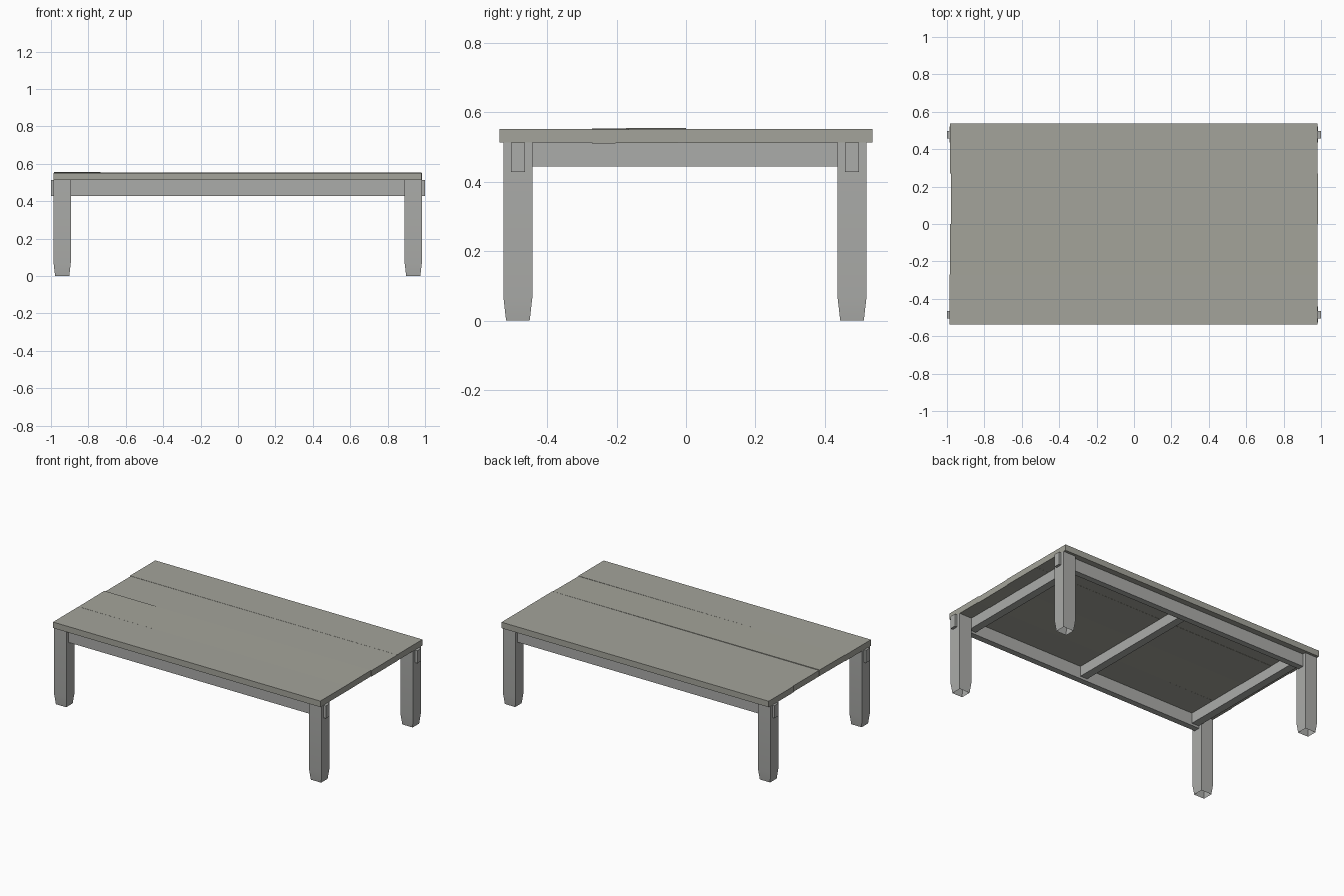
import bpy, bmesh

if "Cube" in bpy.data.objects:
    bpy.data.objects.remove(bpy.data.objects["Cube"])


def material(name, color):
    mat = bpy.data.materials.new(name)
    mat.diffuse_color = (*color, 1)
    mat.use_nodes = True
    mat.node_tree.nodes["Principled BSDF"].inputs["Base Color"].default_value = mat.diffuse_color
    return mat


top_wood = material("top_wood", (0.37, 0.37, 0.325))
frame_wood = material("frame_wood", (0.41, 0.415, 0.40))


def finish(name, bm, mat):
    mesh = bpy.data.meshes.new(name)
    bm.to_mesh(mesh)
    bm.free()
    mesh.materials.append(mat)
    ob = bpy.data.objects.new(name, mesh)
    bpy.context.collection.objects.link(ob)
    return ob


def box(name, x, y, z, mat, tilt=None):
    """Box from (min, max) ranges; tilt(x, y) gives a small z offset."""
    bm = bmesh.new()
    bmesh.ops.create_cube(bm, size=1.0)
    for v in bm.verts:
        v.co = [r[0] + (r[1] - r[0]) * (c + 0.5) for r, c in zip((x, y, z), v.co)]
        if tilt:
            v.co.z += tilt(v.co.x, v.co.y)
    return finish(name, bm, mat)


def leg(name, cx, cy):
    """Square post with a tapered foot, open underneath."""
    bm = bmesh.new()
    hx, hy, inset = 0.046, 0.042, 0.008
    rings = []
    for z, d in ((0, inset), (0.07, 0), (0.512, 0)):
        rings.append([bm.verts.new((cx + sx * (hx - d), cy + sy * (hy - d), z))
                      for sx, sy in ((-1, -1), (1, -1), (1, 1), (-1, 1))])
    bm.faces.new(rings[-1])
    for a, b in zip(rings, rings[1:]):
        for i in range(4):
            j = (i + 1) % 4
            bm.faces.new((a[i], a[j], b[j], b[i]))
    ob = finish(name, bm, frame_wood)
    # Soft transition into the foot, crisp corners
    bpy.ops.object.select_all(action='DESELECT')
    ob.select_set(True)
    bpy.context.view_layer.objects.active = ob
    bpy.ops.object.shade_smooth_by_angle(angle=0.6)


# Tabletop planks: y range, left end, right end, slight lift across the board
planks = (
    (-0.537, -0.27, -0.986, 0.982, lambda x, y: 0.0),
    (-0.27, 0.0, -0.984, 0.980, lambda x, y: 0.0005 - 0.0015 * x + 0.008 * (y + 0.135)),
    (0.0, 0.27, -0.979, 0.984, lambda x, y: -0.001 + 0.0005 * x),
    (0.27, 0.537, -0.985, 0.982, lambda x, y: 0.0),
)
for i, (y0, y1, x0, x1, tilt) in enumerate(planks):
    box(f"top_plank_{i + 1}", (x0, x1), (y0, y1), (0.512, 0.552), top_wood, tilt)

# Legs and long rails whose through-tenons poke out past the legs
for side, cy in (("front", -0.484), ("back", 0.478)):
    for end, cx in (("left", -0.940), ("right", 0.937)):
        leg(f"{side}_{end}_leg", cx, cy)
    box(f"{side}_long_rail", (-1, 1), (cy - 0.02, cy + 0.02), (0.428, 0.512), frame_wood)

# Cross rails under the top
for name, cx, z0 in (("left", -0.865, 0.443), ("middle", 0.0, 0.445), ("right", 0.865, 0.443)):
    box(f"{name}_cross_rail", (cx - 0.026, cx + 0.026), (-0.465, 0.46),
        (z0, 0.512), frame_wood)
